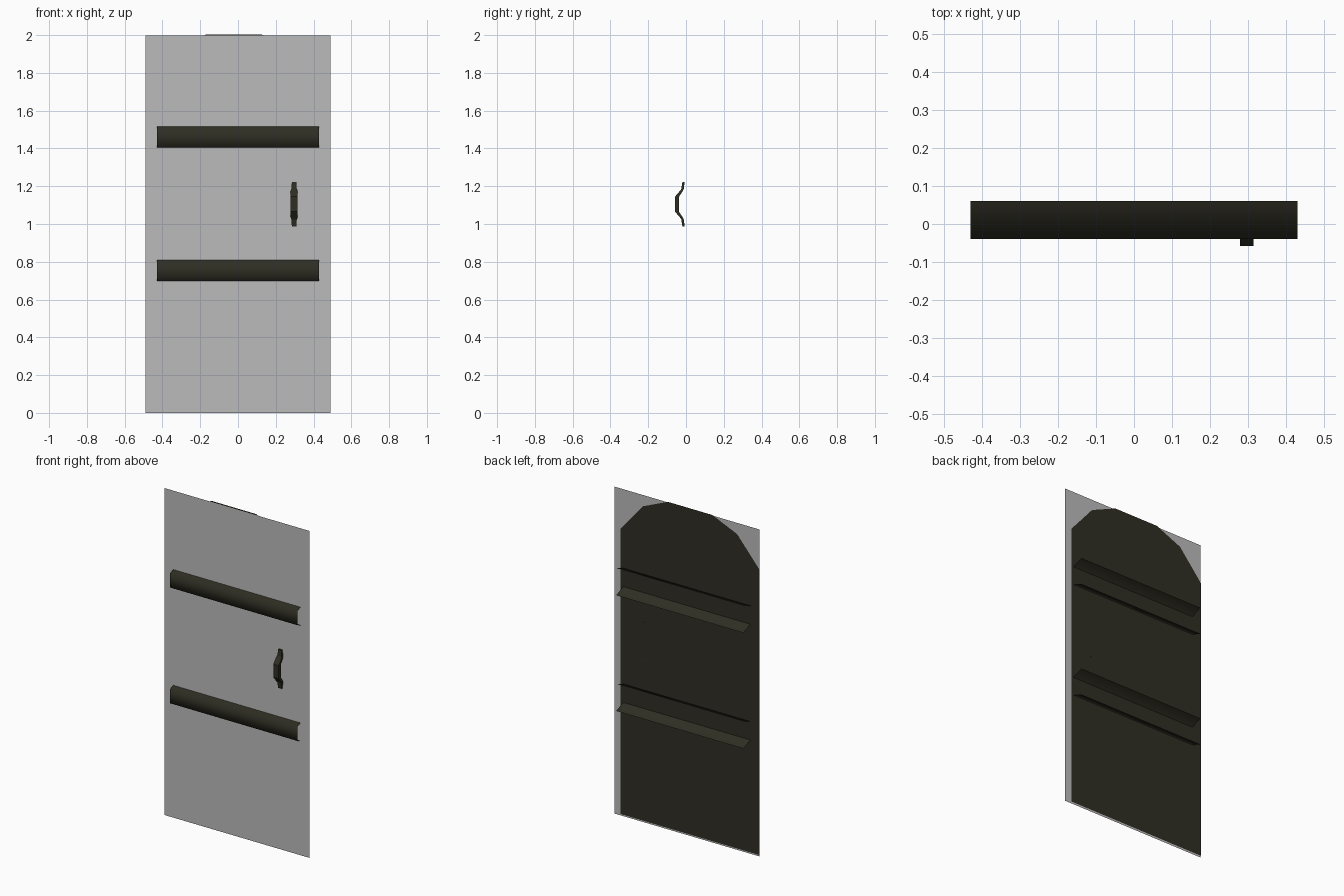
import bpy, bmesh

if "Cube" in bpy.data.objects:
    bpy.data.objects.remove(bpy.data.objects["Cube"])


def material(name, rgb):
    m = bpy.data.materials.new(name)
    m.diffuse_color = (*rgb, 1)
    m.use_nodes = True
    m.node_tree.nodes["Principled BSDF"].inputs["Base Color"].default_value = m.diffuse_color
    return m


GREY = material("pale grey", (0.5, 0.5, 0.5))
DARK = material("dark iron", (0.028, 0.027, 0.017))


def finish(name, bm, mat, smooth=False):
    me = bpy.data.meshes.new(name)
    bm.to_mesh(me)
    bm.free()
    me.materials.append(mat)
    for p in me.polygons:
        p.use_smooth = smooth
    ob = bpy.data.objects.new(name, me)
    bpy.context.collection.objects.link(ob)
    return ob


def sheet(name, outline, y, mat, back=False):
    """Flat vertical sheet; outline is counter-clockwise seen from the front."""
    bm = bmesh.new()
    pts = outline[::-1] if back else outline
    bm.faces.new([bm.verts.new((x, y, z)) for x, z in pts])
    finish(name, bm, mat)


# Front sheet
FRONT_Y = -0.011
W = 0.49
sheet("front_panel", [(-W, 0), (W, 0), (W, 1.997), (-W, 1.997)], FRONT_Y, GREY)

# Arched back sheet, slightly off centre
half = [(0.469, 0.01), (0.469, 1.753), (0.318, 1.93), (0.15, 2.002)]
arch = [(x - 0.022, z) for x, z in half]
arch += [(-x - 0.022, z) for x, z in reversed(half)]
sheet("arched_back_panel", arch, FRONT_Y + 0.003, DARK, back=True)


# Open channel straps that flare towards the back and pass through the door
def strap(name, zc):
    bm = bmesh.new()
    profile = [(0.06, -0.083), (-0.04, -0.044), (-0.04, 0.044), (0.06, 0.083)]
    rows = [[bm.verts.new((x, y, zc + z)) for x in (-0.43, 0.43)] for y, z in profile]
    for a, b in zip(rows, rows[1:]):
        bm.faces.new((a[0], a[1], b[1], b[0]))
    finish(name, bm, DARK, smooth=True)


strap("upper_strap", 1.46)
strap("lower_strap", 0.753)

# Bent pull handle: rectangular rings (height, front y, back y, half width)
bm = bmesh.new()
top = [(0.118, -0.019, -0.007, 0.012), (0.08, -0.025, -0.012, 0.014),
       (0.068, -0.034, -0.018, 0.018), (0.04, -0.058, -0.037, 0.018)]
rings = [(-h, f, b, w) for h, f, b, w in top] + top[::-1]
loops = []
for h, f, b, w in rings:
    loops.append([bm.verts.new((0.297 + x, y, 1.105 + h))
                  for x, y in ((-w, f), (w, f), (w, b), (-w, b))])
for a, b in zip(loops, loops[1:]):
    for i in range(4):
        j = (i + 1) % 4
        bm.faces.new((a[i], a[j], b[j], b[i]))
bm.faces.new(loops[0][::-1])
bm.faces.new(loops[-1])
bmesh.ops.recalc_face_normals(bm, faces=bm.faces)
finish("pull_handle", bm, DARK)
